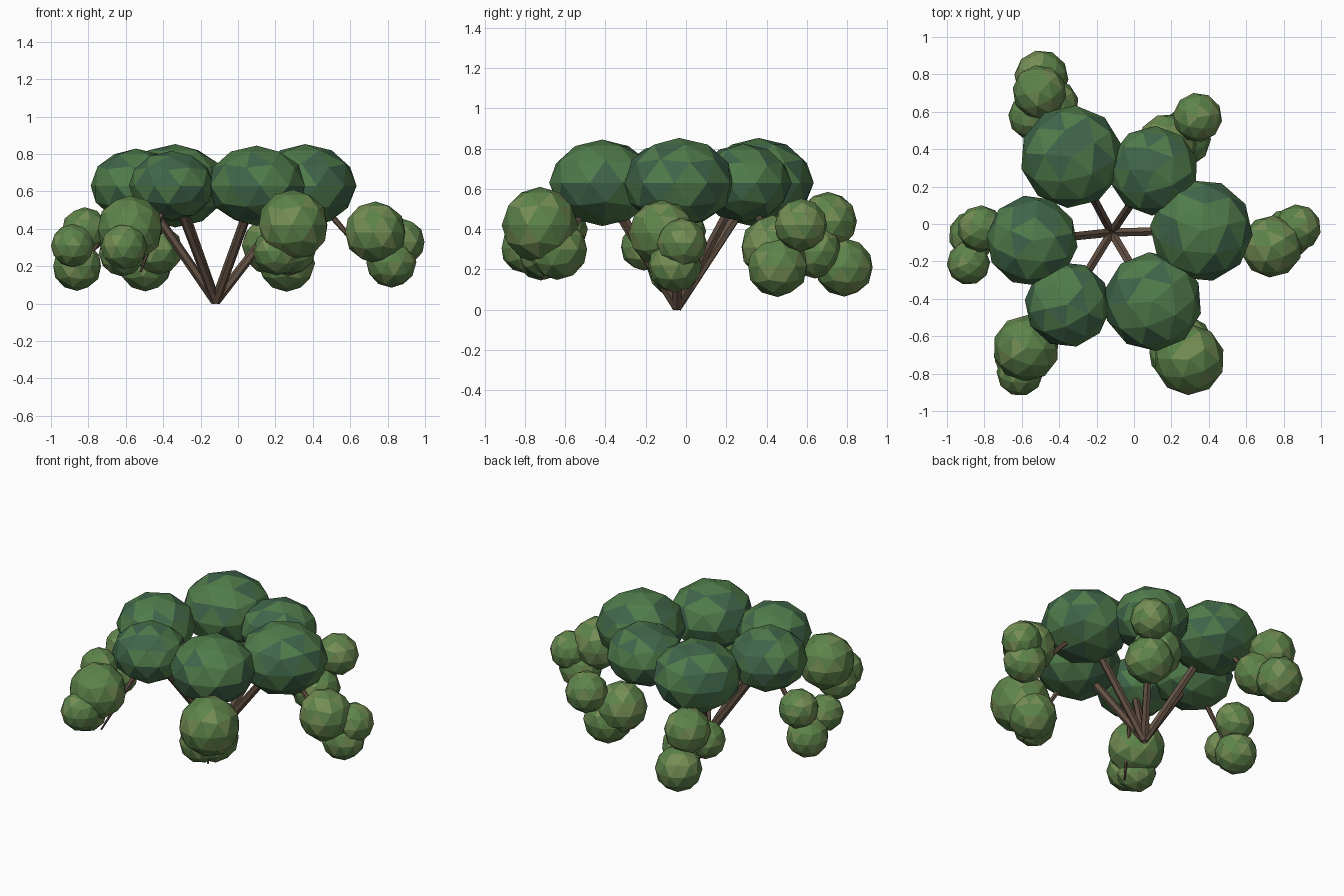
import bpy, random
from math import pi
from mathutils import Vector

random.seed(4)


def mat(name, rgb):
    m = bpy.data.materials.new(name)
    m.diffuse_color = (*rgb, 1)
    return m


bark = mat("bark", (0.13, 0.085, 0.06))
dark = [mat("dark_leaf_a", (0.08, 0.20, 0.07)), mat("dark_leaf_b", (0.05, 0.13, 0.07))]
light = [mat("light_leaf_a", (0.11, 0.23, 0.07)), mat("light_leaf_b", (0.18, 0.27, 0.09))]


def blob(name, loc, r, squash, mats):
    # faceted foliage ball with a mix of two leaf tones
    bpy.ops.mesh.primitive_ico_sphere_add(subdivisions=2, radius=r, location=loc)
    o = bpy.context.object
    o.name = name
    o.scale.z = squash
    o.rotation_euler.z = random.uniform(0, 2 * pi)
    for m in mats:
        o.data.materials.append(m)
    for p in o.data.polygons:
        p.material_index = int(random.random() < 0.35)


def branch(name, a, b, r1, r2):
    # tapered six-sided limb from a to b
    a, b = Vector(a), Vector(b)
    d = b - a
    bpy.ops.mesh.primitive_cone_add(vertices=6, radius1=r1, radius2=r2,
                                    depth=d.length, location=(a + b) / 2)
    o = bpy.context.object
    o.name = name
    o.rotation_euler = d.to_track_quat('Z', 'Y').to_euler()
    o.data.materials.append(bark)


# each limb: canopy (x, y, r), twig tip, hanging leaf balls (x, y, z, r)
limbs = {
    "right": ((0.36, -0.035, 0.275), (0.76, -0.06, 0.17),
              [(0.735, -0.12, 0.38, 0.166), (0.82, -0.055, 0.22, 0.135),
               (0.875, -0.02, 0.33, 0.125)]),
    "back_right": ((0.105, 0.285, 0.24), (0.27, 0.49, 0.17),
                   [(0.26, 0.455, 0.215, 0.152), (0.18, 0.43, 0.31, 0.16),
                    (0.34, 0.57, 0.42, 0.132)]),
    "back_left": ((-0.335, 0.36, 0.275), (-0.49, 0.68, 0.17),
                  [(-0.495, 0.785, 0.21, 0.145), (-0.505, 0.705, 0.44, 0.145),
                   (-0.55, 0.575, 0.34, 0.122), (-0.43, 0.64, 0.29, 0.135)]),
    "left": ((-0.545, -0.09, 0.245), (-0.85, -0.08, 0.17),
             [(-0.885, -0.21, 0.31, 0.116), (-0.86, -0.06, 0.2, 0.132),
              (-0.82, -0.025, 0.39, 0.125)]),
    "front_left": ((-0.355, -0.43, 0.23), (-0.52, -0.71, 0.17),
                   [(-0.577, -0.665, 0.4, 0.178), (-0.61, -0.795, 0.305, 0.125),
                    (-0.62, -0.72, 0.27, 0.125)]),
    "front_right": ((0.1, -0.415, 0.265), (0.28, -0.72, 0.16),
                    [(0.295, -0.725, 0.42, 0.19), (0.27, -0.64, 0.3, 0.152),
                     (0.21, -0.7, 0.28, 0.13)]),
}

for side, ((x, y, r), tip, balls) in limbs.items():
    centre = (x, y, 0.63)
    branch(side + "_stem", (-0.12, -0.045, 0.012), centre, 0.026, 0.024)
    branch(side + "_twig", centre, tip, 0.022, 0.006)
    blob(side + "_canopy", centre, r, 0.81, dark)
    for i, (bx, by, bz, br) in enumerate(balls):
        blob(f"{side}_hanging_leaves_{i + 1}", (bx, by, bz), br, 1.0, light)
